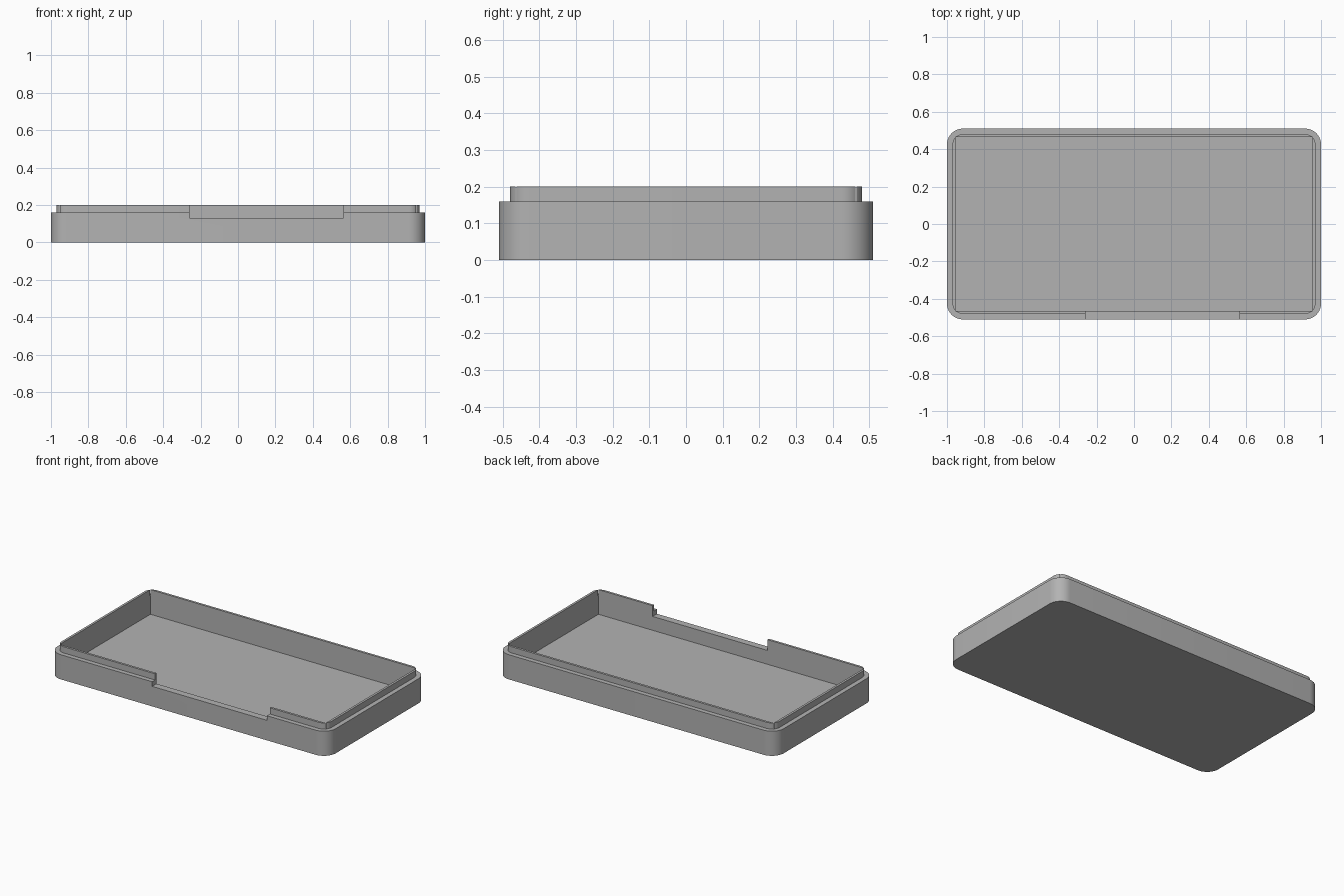
import bpy
import bmesh
import math

cube = bpy.data.objects.get("Cube")
if cube:
    bpy.data.objects.remove(cube, do_unlink=True)

grey = bpy.data.materials.new("light grey plastic")
grey.use_nodes = True
colour = (0.45, 0.45, 0.45, 1)
grey.diffuse_color = colour
grey.node_tree.nodes["Principled BSDF"].inputs["Base Color"].default_value = colour


def block(name, x, y, z, radius=0, steps=10):
    """Upright block between the given ranges, with rounded vertical corners."""
    bm = bmesh.new()
    corners = [(x[1], y[1], 1, 1), (x[0], y[1], -1, 1),
               (x[0], y[0], -1, -1), (x[1], y[0], 1, -1)]
    ring = []
    for i, (cx, cy, sx, sy) in enumerate(corners):
        for k in range(steps + 1 if radius else 1):
            a = math.pi / 2 * (i + k / steps)
            ring.append(bm.verts.new((cx + radius * (math.cos(a) - sx),
                                      cy + radius * (math.sin(a) - sy), z[0])))
    base = bm.faces.new(ring)
    top = bmesh.ops.extrude_face_region(bm, geom=[base])["geom"]
    bmesh.ops.translate(bm, vec=(0, 0, z[1] - z[0]),
                        verts=[v for v in top if isinstance(v, bmesh.types.BMVert)])
    bmesh.ops.recalc_face_normals(bm, faces=bm.faces)
    mesh = bpy.data.meshes.new(name)
    bm.to_mesh(mesh)
    bm.free()
    mesh.materials.append(grey)
    obj = bpy.data.objects.new(name, mesh)
    bpy.context.collection.objects.link(obj)
    return obj


def combine(target, other, operation):
    mod = target.modifiers.new(other.name, 'BOOLEAN')
    mod.operation = operation
    mod.solver = 'EXACT'
    mod.object = other
    bpy.context.view_layer.objects.active = target
    bpy.ops.object.modifier_apply(modifier=mod.name)
    bpy.data.objects.remove(other, do_unlink=True)


# Outer tray body with a stepped-in rim
tray = block("tray", (-1, 1), (-0.51, 0.51), (0, 0.16), 0.085)
rim = block("rim", (-0.97, 0.97), (-0.48, 0.48), (0.08, 0.2), 0.055)
combine(tray, rim, 'UNION')

# Hollow inside above the floor
cavity = block("cavity", (-0.955, 0.955), (-0.465, 0.465), (0.04, 0.3))
combine(tray, cavity, 'DIFFERENCE')

# Off-centre opening in the front wall
opening = block("opening", (-0.26, 0.565), (-0.6, -0.4), (0.13, 0.3))
combine(tray, opening, 'DIFFERENCE')

# Smooth corners with crisp edges
bpy.ops.object.select_all(action='DESELECT')
tray.select_set(True)
bpy.context.view_layer.objects.active = tray
bpy.ops.object.shade_smooth_by_angle(angle=math.radians(30))
